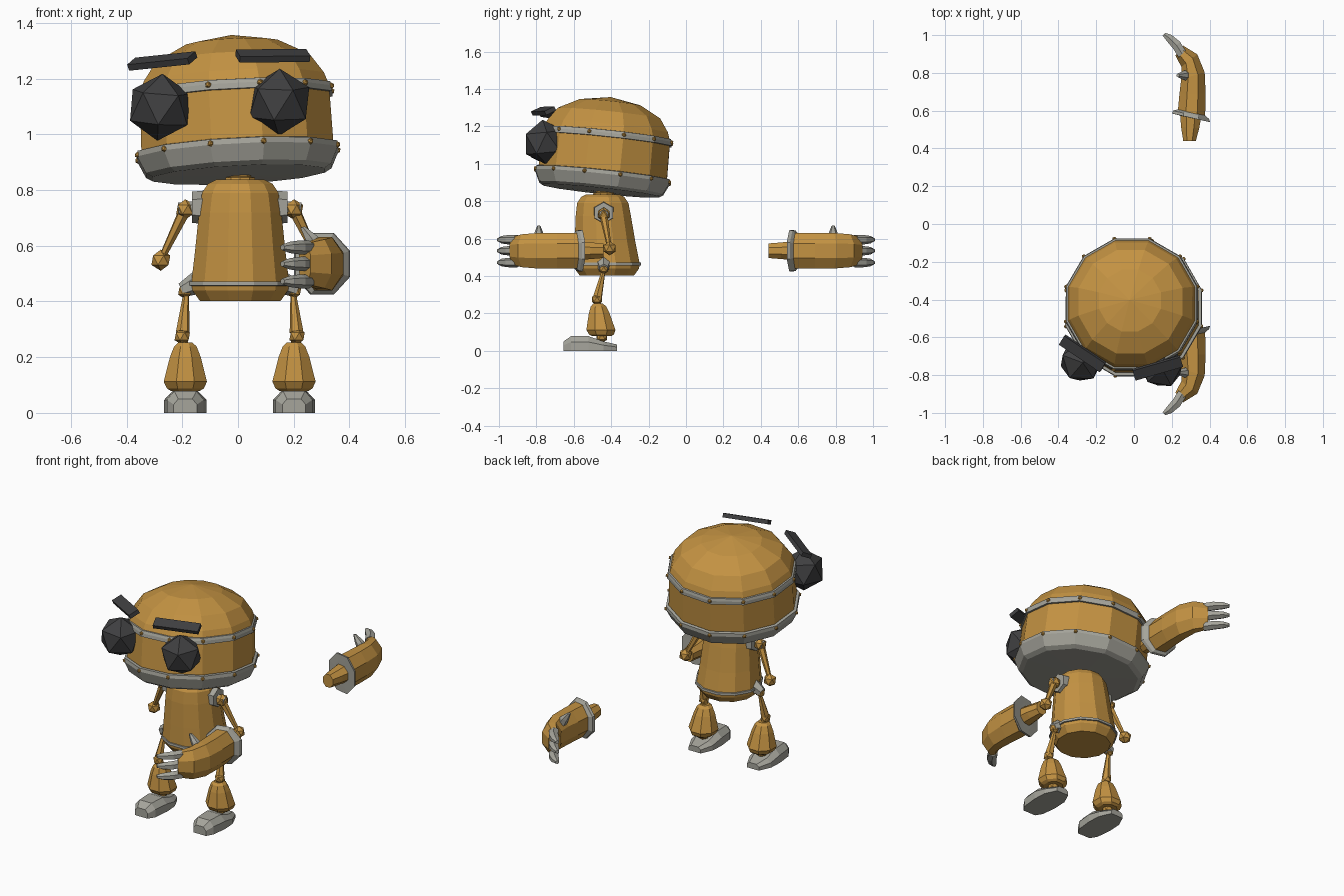
import bpy, bmesh, math
from mathutils import Vector, Matrix, Euler

if "Cube" in bpy.data.objects:
    bpy.data.objects.remove(bpy.data.objects["Cube"])


def material(name, rgb):
    m = bpy.data.materials.new(name)
    m.diffuse_color = (*rgb, 1)
    m.use_nodes = True
    m.node_tree.nodes["Principled BSDF"].inputs["Base Color"].default_value = m.diffuse_color
    return m


ORANGE = material("orange_paint", (0.55, 0.29, 0.055))
GREY = material("grey_metal", (0.38, 0.375, 0.33))
BLACK = material("black_rubber", (0.05, 0.05, 0.052))


def finish(name, bm, mat, matrix=None):
    if matrix:
        bm.transform(matrix)
    bmesh.ops.recalc_face_normals(bm, faces=bm.faces[:])
    me = bpy.data.meshes.new(name)
    bm.to_mesh(me)
    bm.free()
    me.materials.append(mat)
    ob = bpy.data.objects.new(name, me)
    bpy.context.collection.objects.link(ob)
    return ob


def loft(name, rings, mat, matrix=None):
    """Skin a list of point rings and cap both ends."""
    bm = bmesh.new()
    vs = [[bm.verts.new(p) for p in r] for r in rings]
    n = len(rings[0])
    for a, b in zip(vs, vs[1:]):
        for i in range(n):
            j = (i + 1) % n
            bm.faces.new((a[i], a[j], b[j], b[i]))
    bm.faces.new(vs[0])
    bm.faces.new(vs[-1])
    bmesh.ops.remove_doubles(bm, verts=bm.verts[:], dist=1e-4)
    return finish(name, bm, mat, matrix)


def ring(c, u, v, n, turn=0.5):
    c, u, v = Vector(c), Vector(u), Vector(v)
    return [c + u * math.cos(a) + v * math.sin(a)
            for a in ((i + turn) * math.tau / n for i in range(n))]


def turned(name, profile, n, mat, matrix=None, turn=0.5):
    """Profile of (radius, height, y shift) turned about z."""
    rings = [ring((0, p[2] if len(p) > 2 else 0, p[1]), (p[0], 0, 0), (0, p[0], 0), n, turn)
             for p in profile]
    return loft(name, rings, mat, matrix)


def rod(name, a, b, ra, rb, mat, n=6):
    a, b = Vector(a), Vector(b)
    q = (b - a).to_track_quat('Z', 'Y')
    u, v = q @ Vector((1, 0, 0)), q @ Vector((0, 1, 0))
    return loft(name, [ring(a, u * ra, v * ra, n), ring(b, u * rb, v * rb, n)], mat)


def ball(name, c, r, mat, matrix=None, rot=(0, 0, 0)):
    bm = bmesh.new()
    bmesh.ops.create_icosphere(bm, subdivisions=1, radius=r)
    bm.transform(Matrix.Translation(c) @ Euler(rot).to_matrix().to_4x4())
    return finish(name, bm, mat, matrix)


# Head, tilted slightly back and sideways
HEAD = (Matrix.Translation((0.003, -0.455, 0.855))
        @ Euler((math.radians(-6), math.radians(-3), 0)).to_matrix().to_4x4())
turned("head_shell", [(0.345, 0.07), (0.357, 0.10), (0.352, 0.30), (0.335, 0.345),
                      (0.285, 0.415), (0.17, 0.475), (0.0, 0.505)], 12, ORANGE, HEAD)
turned("jaw", [(0.0, -0.005), (0.32, 0.0), (0.345, 0.015), (0.374, 0.075),
               (0.372, 0.095), (0.352, 0.098)], 12, GREY, HEAD)
turned("head_band", [(0.34, 0.272), (0.363, 0.275), (0.362, 0.295), (0.357, 0.31),
                     (0.34, 0.312)], 12, GREY, HEAD)
for i in range(12):
    a = (i + 0.5) * math.tau / 12
    for tag, r, h in (("jaw", 0.371, 0.08), ("band", 0.36, 0.293)):
        ball(f"{tag}_rivet_{i}", (r * math.cos(a), r * math.sin(a), h), 0.012, ORANGE, HEAD)

# Eyes and brows
ball("eye_left", (-0.28, -0.725, 1.097), 0.121, BLACK, rot=(0.1, 0.05, 0.3))
ball("eye_right", (0.148, -0.755, 1.115), 0.121, BLACK, rot=(0.1, 0, 0.15))
for name, c, yaw, roll in (("brow_left", (-0.272, -0.685, 1.263), -34, -5),
                           ("brow_right", (0.125, -0.762, 1.282), 16, -0.5)):
    bm = bmesh.new()
    bmesh.ops.create_cube(bm, size=1)
    rot = (Matrix.Rotation(math.radians(yaw), 4, 'Z') @ Matrix.Rotation(math.radians(roll), 4, 'Y')
           @ Matrix.Rotation(math.radians(25), 4, 'X'))
    finish(name, bm, BLACK, Matrix.Translation(c) @ rot @ Matrix.Diagonal((0.262, 0.06, 0.024, 1)))

# Neck and torso
turned("neck", [(0.06, 0.82), (0.055, 0.845), (0.04, 0.848), (0.04, 0.86), (0.046, 0.863),
                (0.046, 0.89)], 10, ORANGE, Matrix.Translation((0.008, -0.44, 0)))
BODY = Matrix.Translation((0.008, -0.445, 0))
turned("torso", [(0.15, 0.402, 0.022), (0.178, 0.44, 0.022), (0.182, 0.465, 0.022),
                 (0.168, 0.58, 0.012), (0.153, 0.72, 0.003), (0.142, 0.79, 0), (0.12, 0.822, 0),
                 (0.09, 0.837, 0)], 12, ORANGE, BODY)
turned("belt", [(0.17, 0.455, 0.022), (0.189, 0.457, 0.022), (0.188, 0.471, 0.022),
                (0.17, 0.473, 0.022)], 12, GREY, BODY)

for s, side in ((-1, "left"), (1, "right")):
    def P(x, y, z):
        return Vector((0.006 + s * x, y, z))

    # Shoulder, upper arm and elbow
    rod("shoulder_bracket_" + side, P(0.125, -0.44, 0.738), P(0.172, -0.44, 0.738), 0.06, 0.056, GREY)
    rod("shoulder_axle_" + side, P(0.165, -0.44, 0.735), P(0.22, -0.44, 0.73), 0.025, 0.025, GREY)
    ball("shoulder_ball_" + side, P(0.195, -0.44, 0.73), 0.037, ORANGE)
    rod("upper_arm_" + side, P(0.2, -0.44, 0.72), P(0.28, -0.41, 0.555), 0.022, 0.012, ORANGE)
    ball("elbow_" + side, P(0.283, -0.408, 0.548), 0.038, ORANGE)

    # Hip, thigh and knee
    rod("hip_bracket_" + side, P(0.15, -0.44, 0.468), P(0.208, -0.44, 0.44), 0.042, 0.026, GREY)
    ball("hip_ball_" + side, P(0.196, -0.44, 0.437), 0.028, ORANGE)
    rod("thigh_" + side, P(0.192, -0.44, 0.43), P(0.204, -0.472, 0.29), 0.01, 0.025, ORANGE)
    ball("knee_" + side, P(0.206, -0.476, 0.275), 0.031, ORANGE)

    # Bell-shaped shin with ankle
    turned("shin_" + side, [(0.055, 0.078, 0.01), (0.072, 0.088, 0.008), (0.084, 0.112, 0.005),
                            (0.06, 0.2, -0.004), (0.044, 0.238, -0.008), (0.028, 0.252, -0.01)],
           8, ORANGE, Matrix.Translation(P(0.195, -0.46, 0)))
    rod("lower_knee_rod_" + side, P(0.2, -0.47, 0.24), P(0.205, -0.475, 0.27), 0.018, 0.018, ORANGE)
    ball("ankle_" + side, P(0.195, -0.45, 0.075), 0.034, ORANGE)

    # Foot lofted from toe to heel
    rings = []
    for y, w, h in ((-0.655, 0.042, 0.05), (-0.615, 0.066, 0.078), (-0.52, 0.076, 0.078),
                    (-0.44, 0.072, 0.05), (-0.37, 0.04, 0.034)):
        rings.append([P(0.195 + k * w, y, h * t) for k, t in
                      ((-1, 0), (-1, 0.6), (-0.6, 1), (0.6, 1), (1, 0.6), (1, 0))])
    loft("foot_" + side, rings, GREY)

    # Big forearm and hand: one in front, its mirror copy standing behind
    tag = "front" if s < 0 else "back"

    def H(x, y, z):
        return Vector((x, s * y, z))

    def section(x, y, r, rz, slant, n=8):
        a = math.radians(slant)
        return ring(H(x, y, 0.535), H(r * math.cos(a), r * math.sin(a), 0), (0, 0, rz), n)

    loft("forearm_peg_" + tag, [section(0.294, 0.44, 0.036, 0.042, 0),
                                section(0.297, 0.51, 0.052, 0.048, -5),
                                section(0.3, 0.58, 0.062, 0.055, -10)], ORANGE)
    loft("forearm_cuff_" + tag, [section(0.3, 0.562, 0.06, 0.08, -12),
                                 section(0.302, 0.562, 0.112, 0.12, -13),
                                 section(0.302, 0.578, 0.106, 0.116, -13),
                                 section(0.304, 0.592, 0.078, 0.1, -12)], GREY)
    loft("forearm_" + tag, [section(0.304, 0.575, 0.08, 0.104, -12),
                            section(0.31, 0.69, 0.075, 0.103, 0),
                            section(0.312, 0.785, 0.07, 0.103, 16),
                            section(0.293, 0.865, 0.058, 0.095, 38),
                            section(0.24, 0.918, 0.036, 0.08, 52)], ORANGE)
    for i, z in enumerate((0.472, 0.535, 0.594)):
        d, side_v = Vector((-0.7, s * 0.7, 0)), Vector((0.7, s * 0.7, 0))
        base = H(0.255, 0.9, z)
        loft(f"finger_{tag}_{i}",
             [ring(base + d * t + side_v * o, side_v * r, (0, 0, r * 0.85), 6)
              for t, r, o in ((0, 0.03, 0), (0.055, 0.03, 0.012), (0.11, 0.024, 0.012),
                              (0.143, 0.012, 0.006))], GREY)
    loft("thumb_" + tag,
         [ring(H(x, 0.787, z), H(r, 0, r * 0.3), H(0, r, 0), 6)
          for x, z, r in ((0.285, 0.595, 0.03), (0.262, 0.63, 0.024), (0.232, 0.667, 0.009))], GREY)
